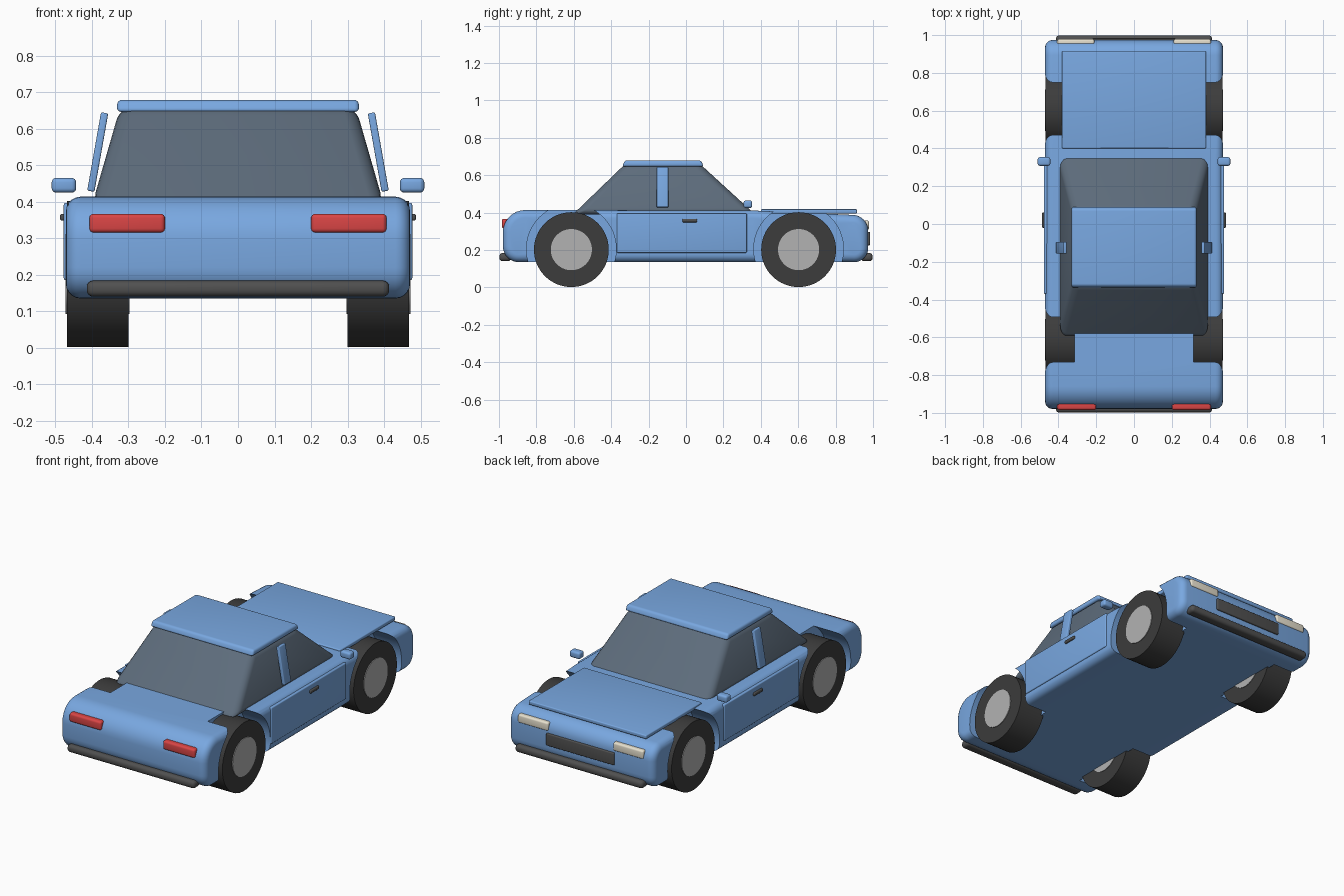
import bpy, bmesh
from math import radians, pi, sin, cos
from mathutils import Vector, Matrix

if "Cube" in bpy.data.objects:
    bpy.data.objects.remove(bpy.data.objects["Cube"])


def material(name, r, g, b):
    m = bpy.data.materials.new(name)
    m.diffuse_color = (r, g, b, 1)
    m.use_nodes = True
    m.node_tree.nodes["Principled BSDF"].inputs["Base Color"].default_value = m.diffuse_color
    return m


BLUE = material("blue_paint", 0.19, 0.39, 0.75)
GLASS = material("tinted_glass", 0.11, 0.15, 0.2)
DARK = material("dark_trim", 0.08, 0.08, 0.08)
RUBBER = material("rubber", 0.045, 0.045, 0.045)
METAL = material("wheel_metal", 0.45, 0.45, 0.45)
RED = material("red_lens", 0.7, 0.06, 0.06)
CREAM = material("clear_lens", 0.8, 0.75, 0.62)


def finish(name, bm, mat):
    bmesh.ops.recalc_face_normals(bm, faces=bm.faces)
    me = bpy.data.meshes.new(name)
    bm.to_mesh(me)
    bm.free()
    ob = bpy.data.objects.new(name, me)
    bpy.context.collection.objects.link(ob)
    if mat:
        me.materials.append(mat)
    return ob


def activate(ob):
    bpy.ops.object.select_all(action='DESELECT')
    ob.select_set(True)
    bpy.context.view_layer.objects.active = ob


def smooth(ob):
    activate(ob)
    bpy.ops.object.shade_smooth_by_angle(angle=radians(35))
    return ob


def bevel(bm, edges, width, segments=4):
    bmesh.ops.bevel(bm, geom=list(edges), offset=width, segments=segments,
                    profile=0.5, affect='EDGES', clamp_overlap=True)


def box(name, x, y, z, mat, width, top=None, tilt=0):
    """Rounded box from ranges; top = (x range, y range) tapers the upper face."""
    bm = bmesh.new()
    bmesh.ops.create_cube(bm, size=1)
    for v in bm.verts:
        xr, yr = top if (top and v.co.z > 0) else (x, y)
        v.co = Vector((xr[v.co.x > 0], yr[v.co.y > 0], z[v.co.z > 0]))
    bevel(bm, bm.edges, width)
    if tilt:
        c = Vector((sum(x) / 2, sum(y) / 2, sum(z) / 2))
        bmesh.ops.rotate(bm, verts=bm.verts, cent=c, matrix=Matrix.Rotation(tilt, 3, 'Y'))
    return smooth(finish(name, bm, mat))


def cylinder(name, x, y, z, radius, mat, width=0, sides=64):
    bm = bmesh.new()
    rings = [[bm.verts.new((xx, y + radius * cos(2 * pi * i / sides), z + radius * sin(2 * pi * i / sides)))
              for i in range(sides)] for xx in x]
    caps = [bm.faces.new(r) for r in rings]
    for i in range(sides):
        j = (i + 1) % sides
        bm.faces.new((rings[0][i], rings[0][j], rings[1][j], rings[1][i]))
    if width:
        bevel(bm, {e for f in caps for e in f.edges}, width, 6)
    return smooth(finish(name, bm, mat))


def span(s, a, b):
    return tuple(sorted((s * a, s * b)))


AXLES = {"rear": -0.613, "front": 0.602}

# Body: side profile (y, z, corner radius), extruded across, edges rounded
profile = [(-0.979, 0.135, 0.085), (0.974, 0.135, 0.075), (0.974, 0.384, 0.08),
           (0.36, 0.411, 0), (-0.979, 0.414, 0.12)]
outline = []
for i, (y, z, r) in enumerate(profile):
    p = Vector((y, z))
    if r == 0:
        outline.append(p)
        continue
    q0 = Vector(profile[i - 1][:2])
    q1 = Vector(profile[(i + 1) % len(profile)][:2])
    a, b = p + (q0 - p).normalized() * r, p + (q1 - p).normalized() * r
    for k in range(9):
        t = k / 8 * pi / 2
        outline.append(p + (a - p) * (1 - sin(t)) + (b - p) * (1 - cos(t)))
bm = bmesh.new()
face = bm.faces.new([bm.verts.new((-0.471, p.x, p.y)) for p in outline])
out = bmesh.ops.extrude_face_region(bm, geom=[face], use_keep_orig=True)
new = [g for g in out["geom"] if isinstance(g, bmesh.types.BMVert)]
bmesh.ops.translate(bm, verts=new, vec=(0.942, 0, 0))
sides = [f for f in bm.faces if len(f.verts) > 4]
bevel(bm, {e for f in sides for e in f.edges}, 0.04, 5)
body = finish("body", bm, BLUE)

# Wheel arches cut from the body
for s in (-1, 1):
    for end, y in AXLES.items():
        cutter = cylinder("arch_cutter", span(s, 0.315, 0.6), y, 0.205, 0.24, None)
        cutter.hide_render = True
        mod = body.modifiers.new("arch", 'BOOLEAN')
        mod.operation, mod.solver, mod.object = 'DIFFERENCE', 'EXACT', cutter
        activate(body)
        bpy.ops.object.modifier_apply(modifier=mod.name)
        bpy.data.objects.remove(cutter)
smooth(body)

# Cabin glass, roof and hood
box("cabin_glass", (-0.40, 0.40), (-0.605, 0.37), (0.39, 0.66), GLASS, 0.035,
    top=((-0.322, 0.322), (-0.325, 0.075)))
box("roof", (-0.332, 0.332), (-0.341, 0.095), (0.646, 0.679), BLUE, 0.012,
    top=((-0.33, 0.33), (-0.327, 0.08)))
box("hood", (-0.382, 0.382), (0.40, 0.914), (0.395, 0.418), BLUE, 0.006)

# Bumpers and grille
box("rear_bumper", (-0.414, 0.414), (-0.998, -0.935), (0.14, 0.184), DARK, 0.018)
box("front_bumper", (-0.414, 0.414), (0.935, 0.998), (0.14, 0.184), DARK, 0.018)
box("grille", (-0.22, 0.22), (0.95, 0.984), (0.225, 0.297), DARK, 0.006)

# Parts repeated on both sides
for s, side in ((-1, "left"), (1, "right")):
    box(f"{side}_door", span(s, 0.45, 0.477), (-0.37, 0.325), (0.185, 0.397), BLUE, 0.006)
    box(f"{side}_door_handle", span(s, 0.465, 0.487), (-0.02, 0.06), (0.348, 0.367), DARK, 0.006)
    box(f"{side}_mirror", span(s, 0.443, 0.51), (0.308, 0.354), (0.425, 0.465), BLUE, 0.012)
    box(f"{side}_pillar", span(s, 0.374, 0.394), (-0.157, -0.094), (0.427, 0.645), BLUE, 0.005,
        tilt=-s * radians(10))
    box(f"{side}_tail_light", span(s, 0.2, 0.407), (-0.985, -0.945), (0.315, 0.367), RED, 0.012)
    box(f"{side}_headlight", span(s, 0.21, 0.407), (0.945, 0.979), (0.308, 0.357), CREAM, 0.01)
    for end, y in AXLES.items():
        cylinder(f"{end}_{side}_tire", span(s, 0.3, 0.468), y, 0.202, 0.2, RUBBER, 0.045)
        cylinder(f"{end}_{side}_hub", span(s, 0.297, 0.472), y, 0.202, 0.11, METAL, 0.003)
